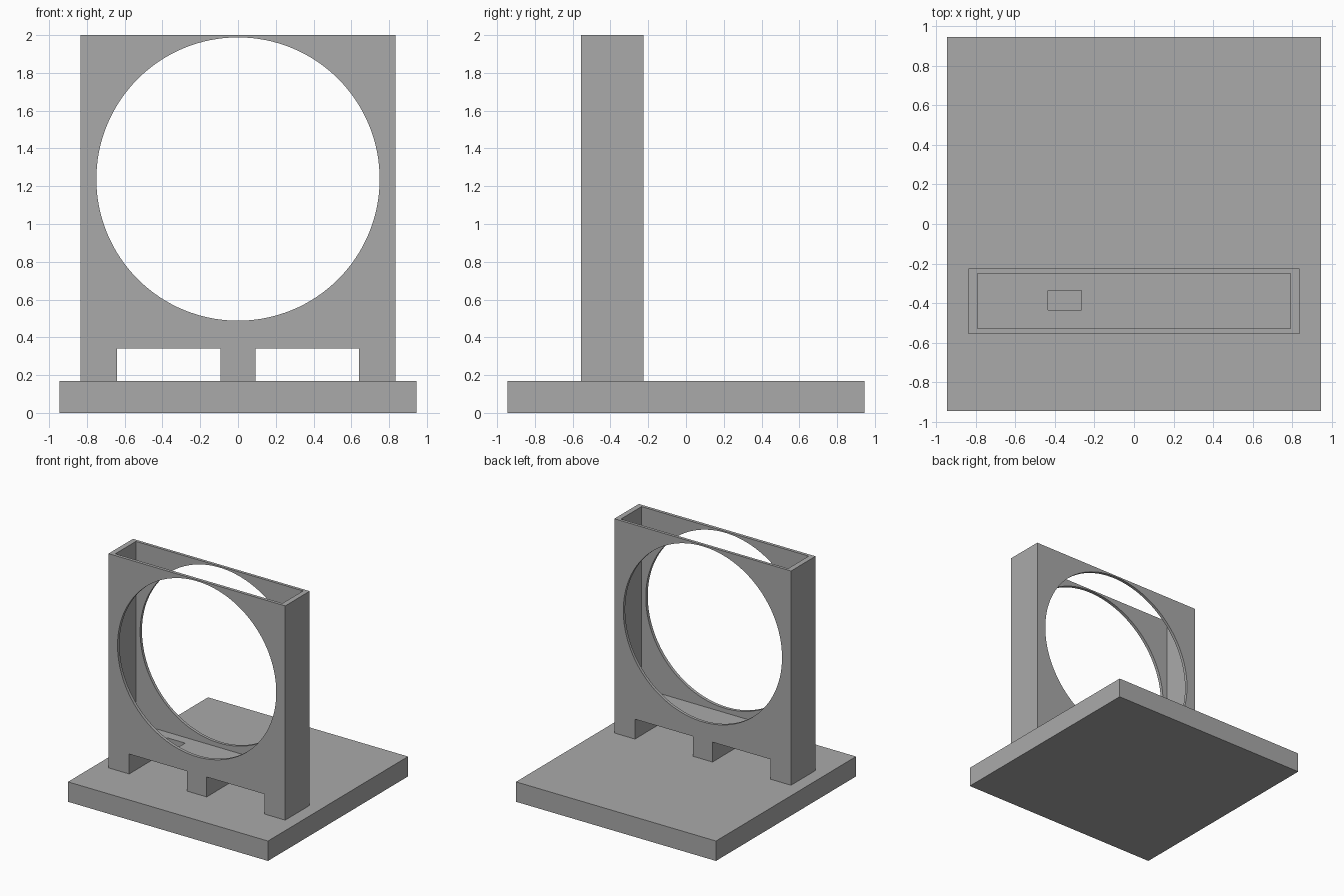
import bpy
import math

cube = bpy.data.objects.get("Cube")
if cube:
    bpy.data.objects.remove(cube, do_unlink=True)

grey = bpy.data.materials.new("plain grey")
grey.use_nodes = True
colour = (0.4, 0.4, 0.4, 1)
grey.diffuse_color = colour
grey.node_tree.nodes["Principled BSDF"].inputs["Base Color"].default_value = colour


def box(name, x, y, z):
    """Box from (low, high) ranges on each axis."""
    ranges = (x, y, z)
    bpy.ops.mesh.primitive_cube_add(size=1, location=[(a + b) / 2 for a, b in ranges])
    ob = bpy.context.object
    ob.name = name
    ob.scale = [b - a for a, b in ranges]
    bpy.ops.object.transform_apply(location=True, rotation=True, scale=True)
    ob.data.materials.append(grey)
    return ob


def cut(target, cutter):
    """Subtract the cutter from the target, then discard the cutter."""
    cutter.hide_render = True
    mod = target.modifiers.new("cut", "BOOLEAN")
    mod.operation = "DIFFERENCE"
    mod.solver = "EXACT"
    mod.object = cutter
    bpy.ops.object.select_all(action="DESELECT")
    bpy.context.view_layer.objects.active = target
    target.select_set(True)
    bpy.ops.object.modifier_apply(modifier=mod.name)
    bpy.data.objects.remove(cutter, do_unlink=True)


# Square base slab
BASE_TOP = 0.17
box("base", (-0.945, 0.945), (-0.945, 0.945), (0, BASE_TOP))

# Upright housing, hollow and open at the top
housing = box("housing", (-0.835, 0.835), (-0.555, -0.225), (BASE_TOP, 2))
cut(housing, box("cavity_cutter", (-0.79, 0.79), (-0.528, -0.25), (0.45, 2.2)))

# Two slots between the three feet
for x in ((-0.64, -0.093), (0.093, 0.64)):
    cut(housing, box("slot_cutter", x, (-0.8, 0), (0, 0.34)))

# Small opening through the cavity floor into a slot
cut(housing, box("floor_opening_cutter", (-0.435, -0.265), (-0.435, -0.335), (0.25, 0.6)))

# Large round window through both walls
bpy.ops.mesh.primitive_cylinder_add(vertices=128, radius=0.75, depth=1,
                                    location=(0, -0.39, 1.238),
                                    rotation=(math.pi / 2, 0, 0))
window = bpy.context.object
window.name = "window_cutter"
window.data.materials.append(grey)
cut(housing, window)

bpy.ops.object.select_all(action="DESELECT")
bpy.context.view_layer.objects.active = housing
housing.select_set(True)
bpy.ops.object.shade_smooth_by_angle(angle=math.radians(30))
